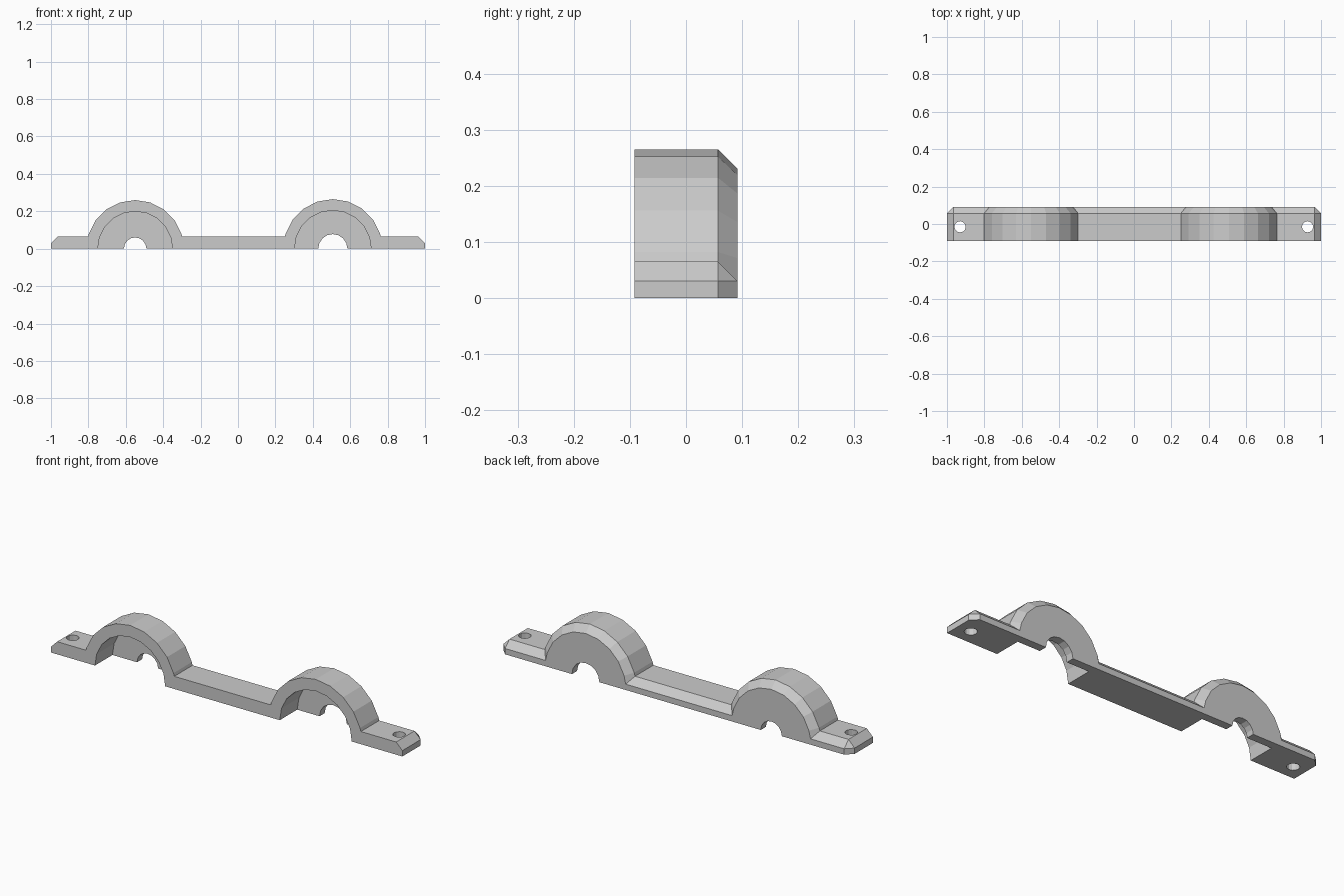
import bpy, bmesh
from math import pi, asin, sin, cos, radians
from mathutils import Matrix

if "Cube" in bpy.data.objects:
    bpy.data.objects.remove(bpy.data.objects["Cube"])

BAR_H, HALF_D, CH = 0.065, 0.092, 0.035
# centre x, outer radius, cavity radius, shaft hole radius
ARCHES = [(-0.55, 0.26, 0.20, 0.06), (0.507, 0.265, 0.205, 0.078)]
SIDES = 20
WALL_Y = 0.05


def outline(d):
    """Front outline of the strap, inset by d (flat base stays put)."""
    top = BAR_H - d
    pts = [(-1 + d, 0), (-1 + d, BAR_H - CH), (-1 + CH, top)]
    for cx, r, _, _ in ARCHES:
        r -= d
        a = asin(top / r)
        steps = [k * 2 * pi / SIDES for k in range(SIDES // 2 - 1, 0, -1)]
        for t in [pi - a] + steps + [a]:
            pts.append((cx + r * cos(t), r * sin(t)))
    return pts + [(1 - CH, top), (1 - d, BAR_H - CH), (1 - d, 0)]


def make_object(name, bm):
    bmesh.ops.recalc_face_normals(bm, faces=bm.faces)
    me = bpy.data.meshes.new(name)
    bm.to_mesh(me)
    bm.free()
    ob = bpy.data.objects.new(name, me)
    bpy.context.collection.objects.link(ob)
    return ob


# Strap body: outline lofted front to back, with a chamfered rear edge
bm = bmesh.new()
rings = [[bm.verts.new((x, y, z)) for x, z in outline(d)]
         for y, d in ((-HALF_D, 0), (HALF_D - CH, 0), (HALF_D, CH))]
for r0, r1 in zip(rings, rings[1:]):
    n = len(r0)
    for i in range(n):
        j = (i + 1) % n
        bm.faces.new((r0[i], r0[j], r1[j], r1[i]))
bm.faces.new(rings[0])
bm.faces.new(rings[-1])
bmesh.ops.remove_doubles(bm, verts=bm.verts, dist=1e-5)
strap = make_object("double_clamp_strap", bm)


def cut(name, radius, sides, depth, loc, along_y):
    """Subtract a cylinder from the strap."""
    bm = bmesh.new()
    rot = Matrix.Rotation(radians(90), 4, 'X') if along_y else Matrix()
    bmesh.ops.create_cone(bm, cap_ends=True, segments=sides, radius1=radius,
                          radius2=radius, depth=depth,
                          matrix=Matrix.Translation(loc) @ rot)
    cutter = make_object(name, bm)
    cutter.hide_render = True
    cutter.hide_set(True)
    cutter.display_type = 'WIRE'
    mod = strap.modifiers.new(name, 'BOOLEAN')
    mod.operation, mod.solver, mod.object = 'DIFFERENCE', 'EXACT', cutter


# Arch cavities (open at the front) and shaft holes through the rear wall
for cx, _, r_in, r_hole in ARCHES:
    cut("cavity_cutter", r_in, SIDES, 0.3, (cx, WALL_Y - 0.15, 0), True)
    cut("shaft_hole_cutter", r_hole, 16, 0.5, (cx, 0, 0), True)

# Screw holes in the end tabs
for x in (-0.93, 0.928):
    cut("screw_hole_cutter", 0.03, 12, 0.4, (x, -0.015, 0), False)
